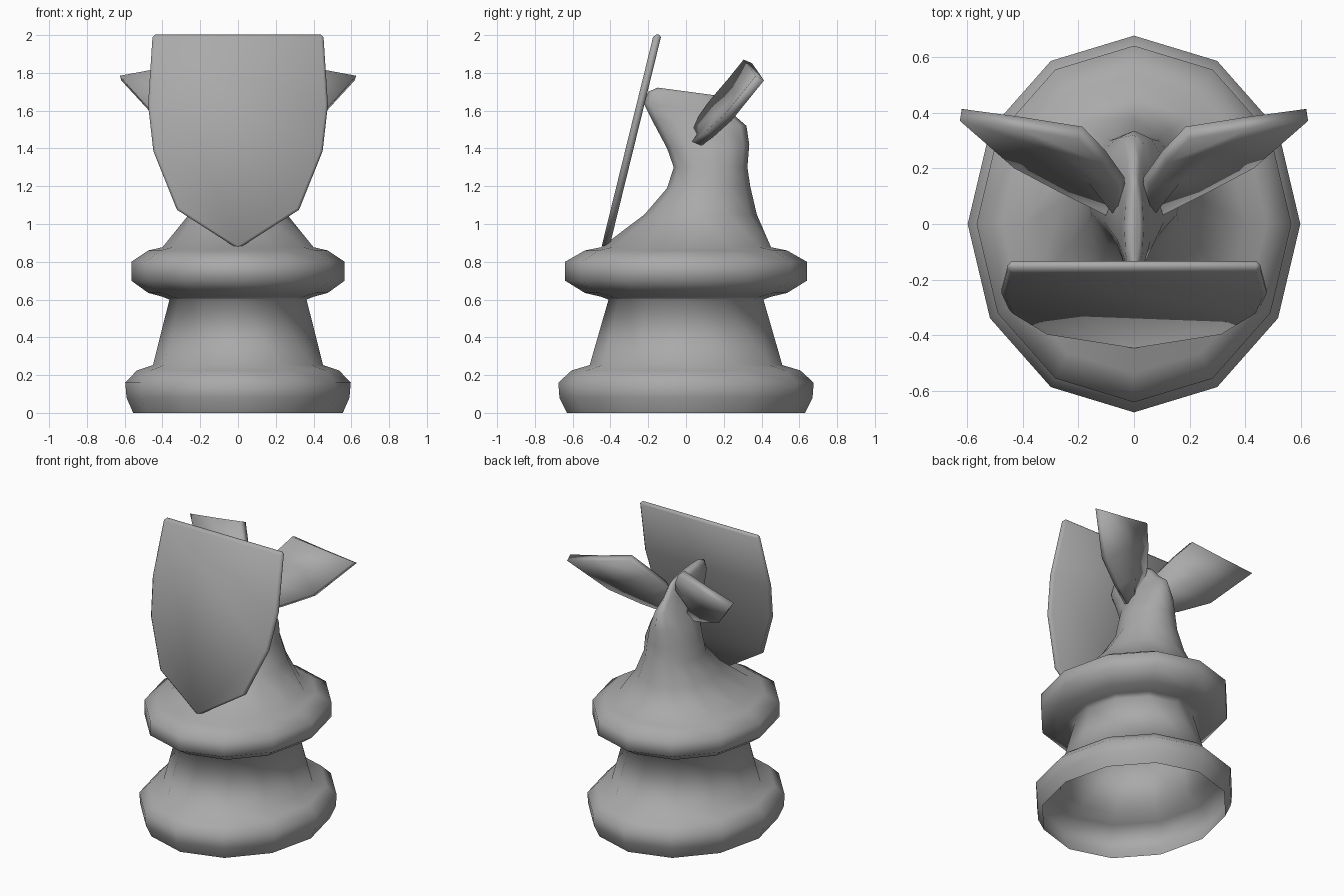
import bpy, bmesh, math

if "Cube" in bpy.data.objects:
    bpy.data.objects.remove(bpy.data.objects["Cube"])

grey = bpy.data.materials.new("grey")
grey.diffuse_color = (.4, .4, .4, 1)
grey.use_nodes = True
grey.node_tree.nodes["Principled BSDF"].inputs["Base Color"].default_value = grey.diffuse_color

def make(name, verts, faces, fix_normals=True):
    me = bpy.data.meshes.new(name)
    me.from_pydata(verts, [], faces)
    me.materials.append(grey)
    ob = bpy.data.objects.new(name, me)
    bpy.context.collection.objects.link(ob)
    if fix_normals:
        bm = bmesh.new()
        bm.from_mesh(me)
        bmesh.ops.recalc_face_normals(bm, faces=bm.faces)
        bm.to_mesh(me)
        bm.free()
    me.shade_smooth()
    return ob

def loft(name, rings, n=12):
    """Rings are (half width, front y, front z, back y, back z)."""
    verts, faces = [], []
    for rx, yf, zf, yb, zb in rings:
        for i in range(n):
            a = 2 * math.pi * i / n
            t = (1 + math.cos(a)) / 2
            verts.append((rx * math.sin(a), yf + (yb - yf) * t, zf + (zb - zf) * t))
    for r in range(len(rings) - 1):
        for i in range(n):
            j = (i + 1) % n
            faces.append((r*n + i, r*n + j, (r+1)*n + j, (r+1)*n + i))
    faces.append(tuple(range((len(rings) - 1) * n, len(rings) * n)))  # crown cap
    return make(name, verts, faces)

# turned oval base and collar (half width, half depth, height), open underneath
turned = [(.555, .63, 0), (.59, .67, .08), (.597, .676, .16), (.535, .605, .225),
          (.45, .51, .253), (.363, .41, .60), (.40, .45, .615), (.475, .535, .635),
          (.565, .64, .70), (.565, .64, .80), (.475, .535, .86), (.40, .45, .877)]
rings = [(x, -y, z, y, z) for x, y, z in turned]
# neck leaning into a narrow head crest
rings += [(.26, -.22, 1.05, .375, 1.05), (.185, -.10, 1.19, .34, 1.20),
          (.175, -.065, 1.30, .325, 1.30), (.125, -.10, 1.40, .335, 1.42),
          (.07, -.18, 1.55, .32, 1.52), (.045, -.225, 1.64, .25, 1.58),
          (.035, -.20, 1.70, .18, 1.66), (.02, -.15, 1.722, .15, 1.682)]
loft("body", rings)

# leaning shield plate: outline of (half width, height)
half = [(.452, 2.003), (.476, 1.63), (.448, 1.385), (.323, 1.075)]
outline = half + [(0, .868)] + [(-x, z) for x, z in reversed(half)]
def on_plate(x, z, depth):
    k = (z - .88) / 1.12
    return (x, -.447 + .275 * k + depth, z)
n = len(outline)
verts = [on_plate(x, z, d) for d in (0, .042) for x, z in outline]
faces = [tuple(range(n)), tuple(range(n, 2*n))]
faces += [(i, (i+1) % n, n + (i+1) % n, n + i) for i in range(n)]
shield = make("shield", verts, faces)
bev = shield.modifiers.new("rim", 'BEVEL')
bev.width = .014
bev.segments = 1
bev.limit_method = 'ANGLE'
bev.angle_limit = math.radians(60)

# cupped ears: rows from root to tip, (inner, middle, outer)
ear = [(.055, .01, 1.49), (.075, .035, 1.45), (.10, .03, 1.435),
       (.06, .13, 1.66), (.17, .155, 1.58), (.25, .105, 1.49),
       (.12, .22, 1.765), (.30, .265, 1.69), (.43, .20, 1.575),
       (.20, .305, 1.87), (.41, .34, 1.825), (.625, .37, 1.785)]
faces = [(3*r + c, 3*r + c + 1, 3*r + c + 4, 3*r + c + 3) for r in range(3) for c in range(2)]
ears = make("ears", ear, faces, False)
sol = ears.modifiers.new("thickness", 'SOLIDIFY')
sol.thickness = .05
sol.offset = -1
ears.modifiers.new("pair", 'MIRROR')
